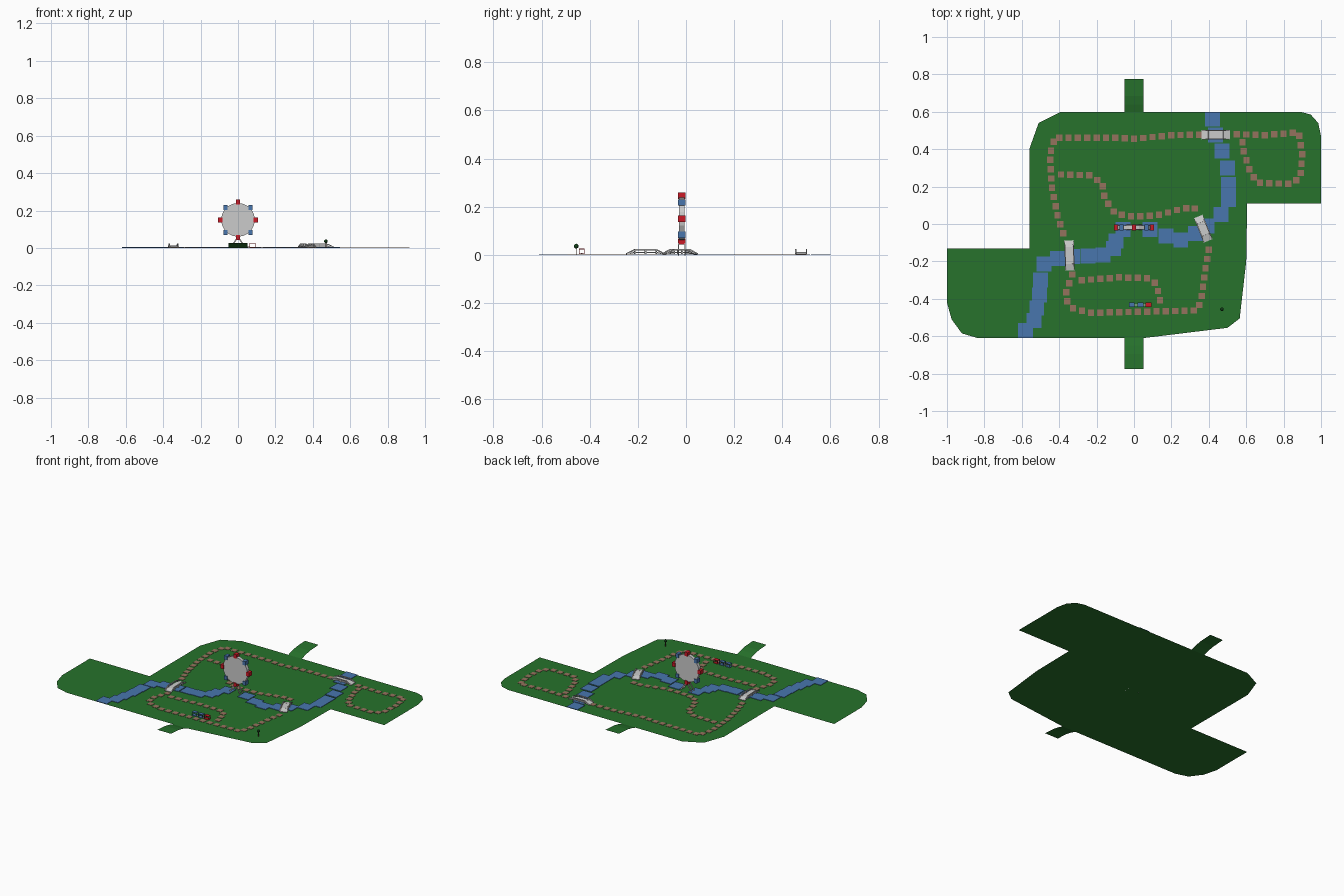
import bpy, bmesh, math
from mathutils import Vector, Matrix

if "Cube" in bpy.data.objects:
    bpy.data.objects.remove(bpy.data.objects["Cube"])


def material(name, rgb):
    m = bpy.data.materials.new(name)
    m.diffuse_color = (*rgb, 1)
    m.use_nodes = True
    m.node_tree.nodes["Principled BSDF"].inputs["Base Color"].default_value = m.diffuse_color
    return m


GREEN = material("grass", (0.02, 0.17, 0.025))
BLUE = material("blue", (0.065, 0.18, 0.42))
TAN = material("path", (0.3, 0.17, 0.11))
RED = material("red", (0.6, 0.01, 0.02))
LEAF = material("leaf", (0.01, 0.08, 0.015))
WOOD = material("wood", (0.1, 0.05, 0.03))


def finish(name, bm, mat=None):
    me = bpy.data.meshes.new(name)
    bm.to_mesh(me)
    bm.free()
    ob = bpy.data.objects.new(name, me)
    bpy.context.collection.objects.link(ob)
    if mat:
        me.materials.append(mat)
    return ob


def add_box(bm, c, s, rot=None):
    m = Matrix.Translation(c) @ (rot or Matrix()) @ Matrix.Diagonal((*s, 1))
    bmesh.ops.create_cube(bm, size=1, matrix=m)


def boxes(name, items, mat=None):
    bm = bmesh.new()
    for c, s in items:
        add_box(bm, c, s)
    return finish(name, bm, mat)


def add_beam(bm, a, b, w, h):
    # box running from a to b
    a, b = Vector(a), Vector(b)
    d = b - a
    add_box(bm, (a + b) / 2, (d.length, w, h), d.to_track_quat('X', 'Z').to_matrix().to_4x4())


# flat park lawn
bm = bmesh.new()
outline = [(-1, -.13), (-1, -.42), (-.975, -.51), (-.92, -.585), (-.835, -.61), (.05, -.61),
           (.5, -.555), (.565, -.505), (.6, -.2), (.605, .11), (1, .11), (1, .47), (.985, .54),
           (.945, .585), (.89, .6), (-.39, .6), (-.51, .54), (-.56, .4), (-.56, -.13)]
bm.faces.new([bm.verts.new((x, y, 0)) for x, y in outline])
bmesh.ops.triangulate(bm, faces=bm.faces[:])
finish("lawn", bm, GREEN)

# curved entrance ramps at front and back
for name, s, y0 in (("front_ramp", -1, .61), ("back_ramp", 1, .6)):
    bm = bmesh.new()
    prof = [(y0, 0), (y0 + .04, .012), (y0 + .085, .021), (.775, .026)]
    rows = [[bm.verts.new((x, s * y, z)) for x in (-.05, .05)] for y, z in prof]
    for p, q in zip(rows, rows[1:]):
        bm.faces.new((p[0], p[1], q[1], q[0]) if s > 0 else (p[1], p[0], q[0], q[1]))
    finish(name, bm, GREEN)

# river of overlapping slabs
river = [(.42, .56), (.435, .475), (.47, .39), (.5, .3), (.505, .21), (.505, .13), (.465, .05),
         (.39, -.01), (.33, -.05), (.25, -.085), (.17, -.065), (.085, -.03),
         (-.06, -.03), (-.095, -.09), (-.11, -.13), (-.165, -.165), (-.245, -.17), (-.33, -.175),
         (-.41, -.185), (-.48, -.215), (-.5, -.3), (-.505, -.38), (-.52, -.45), (-.535, -.515),
         (-.58, -.57)]
boxes("river", [((x, y, .0025), (.08, .08, .003)) for x, y in river], BLUE)


# footpaths of evenly spaced paving stones
def stones(pts, step=.05):
    out, carry = [], 0
    for a, b in zip(pts, pts[1:]):
        a, b = Vector(a), Vector(b)
        length, t = (b - a).length, carry
        while t < length:
            out.append(a.lerp(b, t / length))
            t += step
        carry = t - length
    return out


paths = {
    "north_path": [(-.4, .462), (-.1, .462), (0, .455), (.2, .475), (.36, .478)],
    "northeast_loop": [(.55, .48), (.7, .475), (.88, .49), (.9, .38), (.89, .25), (.84, .215),
                       (.66, .22), (.62, .28), (.58, .41), (.58, .45)],
    "west_path": [(-.43, .44), (-.45, .37), (-.44, .2), (-.41, .05), (-.365, -.09)],
    "south_path": [(-.33, -.27), (-.365, -.37), (-.36, -.41), (-.33, -.45), (-.24, -.475),
                   (0, -.47), (.34, -.462), (.36, -.4), (.38, -.25), (.405, -.11)],
    "middle_path": [(-.39, .265), (-.24, .26), (-.17, .22), (-.155, .13), (-.1, .055), (0, .04),
                    (.12, .045), (.25, .08), (.32, .09), (.35, .05)],
    "inner_path": [(-.28, -.3), (-.2, -.295), (-.08, -.285), (.08, -.29), (.12, -.32),
                   (.14, -.41)],
}
for name, pts in paths.items():
    boxes(name, [((p.x, p.y, .0015), (.034, .034, .002)) for p in stones(pts)], TAN)


# bridges: ramped deck with posts and handrails
def bridge(name, x, y, angle, length=.16, w=.045):
    bm = bmesh.new()
    h, f = length / 2, length / 2 - .035
    deck = [(-h, .002), (-f, .01), (f, .01), (h, .002)]
    for (a, za), (b, zb) in zip(deck, deck[1:]):
        add_beam(bm, (a, 0, za), (b, 0, zb), w, .004)
    rail = [(-h, .004), (-f, .021), (f, .021), (h, .004)]
    for sy in (-w / 2, w / 2):
        for (a, za), (b, zb) in zip(rail, rail[1:]):
            add_beam(bm, (a, sy, za), (b, sy, zb), .006, .005)
        for px in (-f, 0, f):
            add_box(bm, (px, sy, .011), (.005, .005, .02))
    ob = finish(name, bm)
    ob.location = (x, y, 0)
    ob.rotation_euler.z = math.radians(angle)


bridge("north_bridge", .437, .478, 0, .15)
bridge("west_bridge", -.345, -.168, 92)
bridge("east_bridge", .37, -.025, 112, .14)

# big wheel: disc, hub, A-frame legs and cabins
WY, WZ, R = -.018, .15, .09
bm = bmesh.new()
rot = Matrix.Translation((0, WY, WZ)) @ Matrix.Rotation(math.pi / 2, 4, 'X')
bmesh.ops.create_cone(bm, cap_ends=True, segments=20, radius1=R, radius2=R, depth=.022, matrix=rot)
finish("wheel_disc", bm)
bm = bmesh.new()
for sy in (-.013, .013):
    for sx in (-1, 1):
        add_beam(bm, (sx * .04, WY + sy, 0), (0, WY + sy, .06), .004, .007)
finish("wheel_legs", bm)
for name, off, mat in (("red_cabins", 0, RED), ("blue_cabins", 45, BLUE)):
    boxes(name, [((.095 * math.cos(a), WY, WZ + .095 * math.sin(a)), (.022, .032, .026))
                 for a in (math.radians(off + 90 * i) for i in range(4))], mat)

# little train: open canopied cars
for name, x, mat in (("engine", .078, RED), ("middle_car", .034, BLUE), ("rear_car", -.012, BLUE)):
    y = -.433
    parts = [((x, y, .0245), (.032, .024, .003)), ((x, y, .004), (.032, .024, .003))]
    parts += [((x + sx * .0145, y + sy * .0105, .0135), (.003, .003, .021))
              for sx in (-1, 1) for sy in (-1, 1)]
    boxes(name, parts, mat)
boxes("couplings", [((x, -.433, .005), (.016, .005, .003)) for x in (.011, .056)])

# tree
boxes("tree_trunk", [((.47, -.456, .015), (.004, .004, .03))], WOOD)
bm = bmesh.new()
bmesh.ops.create_icosphere(bm, subdivisions=2, radius=.01,
                           matrix=Matrix.Translation((.47, -.456, .036)))
finish("tree_crown", bm, LEAF)
